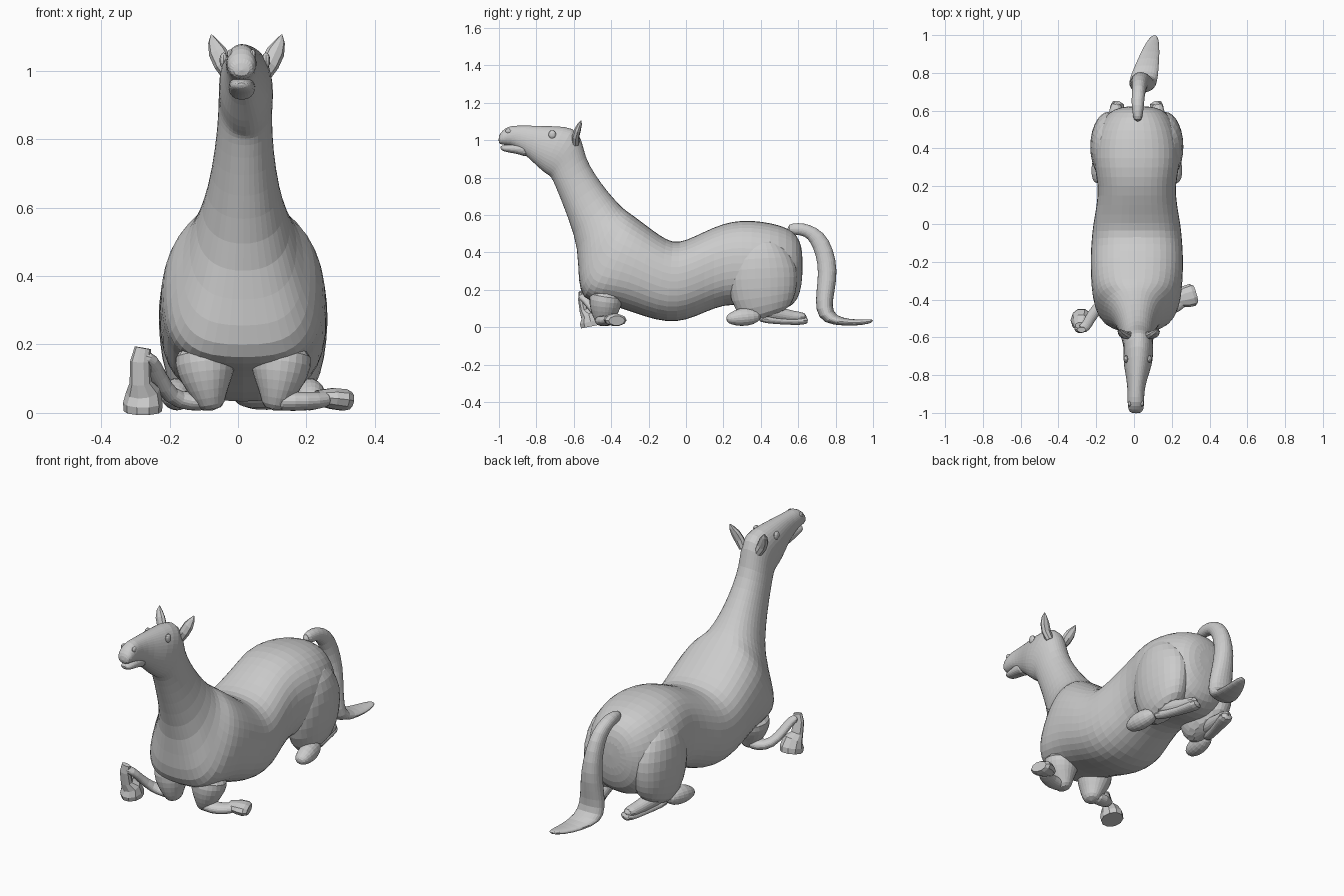
import bpy, bmesh, math
from mathutils import Vector

CX = 0.015  # body centre line


def skin(name, rings, smooth=True):
    # bridge rings of points, close both ends, round the form once
    bm = bmesh.new()
    vs = [[bm.verts.new(p) for p in r] for r in rings]
    n = len(vs[0])
    for a, b in zip(vs, vs[1:]):
        for i in range(n):
            j = (i + 1) % n
            bm.faces.new((a[i], a[j], b[j], b[i]))
    bm.faces.new(vs[0])
    bm.faces.new(vs[-1])
    bmesh.ops.recalc_face_normals(bm, faces=bm.faces)
    me = bpy.data.meshes.new(name)
    bm.to_mesh(me)
    bm.free()
    ob = bpy.data.objects.new(name, me)
    bpy.context.collection.objects.link(ob)
    if smooth:
        sub = ob.modifiers.new("round", "SUBSURF")
        sub.levels = sub.render_levels = 1
    return ob


def spow(v, e):
    return math.copysign(abs(v) ** e, v)


def profile_loft(name, secs, n=20):
    # section: top y, top z, bottom y, bottom z, half width, centre x
    rings = []
    for ty, tz, by, bz, w, cx in secs:
        t, b = Vector((0, ty, tz)), Vector((0, by, bz))
        m, h = (t + b) / 2, (t - b) / 2
        ring = []
        for i in range(n):
            c, s = math.cos(math.tau * i / n), math.sin(math.tau * i / n)
            e = .84 if w > .2 else .94
            if c < 0 and w > .17 and -.58 < by < -.4:
                e = .66  # square underside of the chest
            ring.append(m + h * 1.01 * spow(c, e) + Vector((cx + w * 1.01 * spow(s, e), 0, 0)))
        rings.append(ring)
    return skin(name, rings)


def limb(name, pts, n=10, smooth=True):
    # point: x, y, z, sideways radius, other radius
    c = [Vector((p[0] + CX, p[1], p[2])) for p in pts]
    rings, last = [], None
    for i, p in enumerate(pts):
        d = (c[min(i + 1, len(c) - 1)] - c[max(i - 1, 0)]).normalized()
        ref = Vector((0, 0, 1)) if abs(d.z) < 0.8 else Vector((0, 1, 0))
        s = d.cross(ref).normalized()
        if last and s.dot(last) < 0:
            s = -s
        last = s
        u = s.cross(d)
        rings.append([c[i] + s * p[3] * math.cos(math.tau * k / n) + u * p[4] * math.sin(math.tau * k / n)
                      for k in range(n)])
    return skin(name, rings, smooth)


def ball(name, loc, scale):
    bpy.ops.mesh.primitive_uv_sphere_add(segments=12, ring_count=8, location=loc)
    bpy.context.object.name = name
    bpy.context.object.scale = scale


# torso, neck and head in one sweep from rump to nose
profile_loft("body_neck_head", [
    (.624, .40, .624, .27, .06, .02), (.607, .47, .61, .18, .125, .02),
    (.57, .517, .58, .12, .17, .018), (.50, .547, .50, .08, .21, CX),
    (.40, .567, .40, .09, .233, CX), (.30, .573, .30, .12, .225, CX),
    (.20, .556, .20, .12, .203, CX), (.10, .512, .10, .08, .212, CX),
    (0, .463, 0, .036, .232, CX), (-.07, .45, -.10, .026, .24, CX),
    (-.14, .49, -.22, .055, .246, CX), (-.21, .543, -.36, .108, .244, CX),
    (-.27, .588, -.48, .135, .236, CX), (-.31, .617, -.55, .15, .215, CX),
    (-.335, .635, -.577, .24, .178, CX), (-.365, .665, -.575, .42, .135, CX),
    (-.42, .725, -.625, .57, .104, .016), (-.49, .82, -.675, .70, .086, .018),
    (-.54, .91, -.715, .795, .079, .02), (-.555, 1.0, -.728, .81, .079, .022),
    (-.595, 1.07, -.745, .818, .08, .024), (-.70, 1.075, -.785, .85, .076, .02),
    (-.80, 1.078, -.835, .90, .055, .015), (-.89, 1.078, -.89, .945, .043, .01),
    (-.945, 1.078, -.93, .972, .045, .01), (-.985, 1.05, -.98, .975, .041, .01),
    (-1.003, 1.02, -1.003, .982, .026, .01)])

# lower jaw
profile_loft("lower_jaw", [
    (-.83, .99, -.84, .90, .045, .012), (-.91, .985, -.89, .925, .038, .01),
    (-.955, .977, -.945, .933, .035, .01), (-.985, .972, -.975, .94, .028, .01),
    (-.995, .965, -.99, .95, .012, .01)], n=12)

# tail arching down to a flat tip
profile_loft("tail", [
    (.54, .552, .54, .50, .02, .02), (.60, .56, .59, .493, .03, .02),
    (.66, .552, .635, .488, .035, .02), (.74, .51, .665, .455, .036, .025),
    (.79, .42, .695, .385, .042, .03), (.812, .30, .708, .29, .052, .035),
    (.797, .20, .695, .19, .062, .04), (.78, .11, .69, .09, .072, .045),
    (.80, .06, .73, .018, .078, .05), (.88, .042, .85, .006, .06, .075),
    (.95, .042, .945, .01, .042, .095), (1.003, .044, 1.003, .026, .015, .11)], n=12)

for side, f in (("left", -1), ("right", 1)):
    # ears, eyes and nostrils
    limb(side + "_ear", [
        (.01 + f * .045, -.59, .98, .022, .02), (.01 + f * .068, -.59, 1.02, .028, .02),
        (.01 + f * .085, -.58, 1.055, .027, .018), (.01 + f * .098, -.568, 1.085, .015, .012),
        (.01 + f * .103, -.56, 1.105, .002, .002)], 8, False)
    ball(side + "_eye", (.02 + f * .062, -.715, 1.03), (.012, .02, .023))
    ball(side + "_nostril", (.01 + f * .033, -.95, 1.048), (.009, .016, .014))

    # haunch folded over the hind leg
    limb(side + "_thigh", [
        (f * .12, .40, .47, .06, .08), (f * .14, .40, .41, .095, .15),
        (f * .146, .41, .31, .107, .195), (f * .148, .41, .21, .1, .19),
        (f * .142, .42, .12, .09, .17), (f * .135, .45, .05, .06, .11)], 14)

    # shank runs to the hock, cannon returns forward to the hoof
    limb(side + "_hind_shank", [
        (f * .16, .38, .10, .05, .05), (f * .14, .47, .075, .045, .045),
        (f * .115, .57, .055, .036, .032), (f * .105, .65, .055, .034, .026)])
    limb(side + "_hind_cannon", [
        (f * .095, .655, .04, .044, .028), (f * .112, .59, .03, .036, .02),
        (f * .145, .48, .035, .026, .02), (f * .175, .38, .05, .03, .025)])
    limb(side + "_hind_hoof", [
        (f * .175, .40, .065, .025, .022), (f * .185, .36, .058, .046, .048),
        (f * .195, .29, .054, .052, .054), (f * .20, .235, .045, .04, .032),
        (f * .20, .215, .042, .02, .016)])

    # foreleg folded beneath the chest
    limb(side + "_forearm", [
        (f * .115, -.42, .20, .09, .09), (f * .11, -.43, .14, .095, .095),
        (f * .105, -.435, .09, .075, .08), (f * .098, -.435, .045, .05, .06),
        (f * .09, -.43, .005, .035, .04)], 12)

# lower forelegs differ: one arches over its upright hoof, one lies flat
limb("left_front_cannon", [
    (-.09, -.43, .035, .04, .032), (-.16, -.42, .033, .045, .03),
    (-.215, -.45, .045, .034, .026), (-.25, -.505, .11, .028, .022),
    (-.27, -.545, .158, .03, .022), (-.30, -.56, .168, .026, .02)])
limb("left_front_hoof", [
    (-.293, -.56, .19, .024, .014), (-.30, -.558, .15, .03, .02),
    (-.30, -.545, .09, .032, .026), (-.293, -.52, .065, .05, .046),
    (-.293, -.51, .03, .058, .062), (-.293, -.505, .005, .056, .06)], 10, False)
limb("right_front_cannon", [
    (.08, -.44, .035, .04, .032), (.15, -.45, .034, .048, .03),
    (.21, -.43, .034, .042, .028), (.26, -.39, .045, .035, .024)])
limb("right_front_hoof", [
    (.215, -.40, .045, .038, .022), (.26, -.385, .042, .058, .032),
    (.295, -.375, .038, .06, .033), (.312, -.37, .035, .045, .026)], 10, False)
